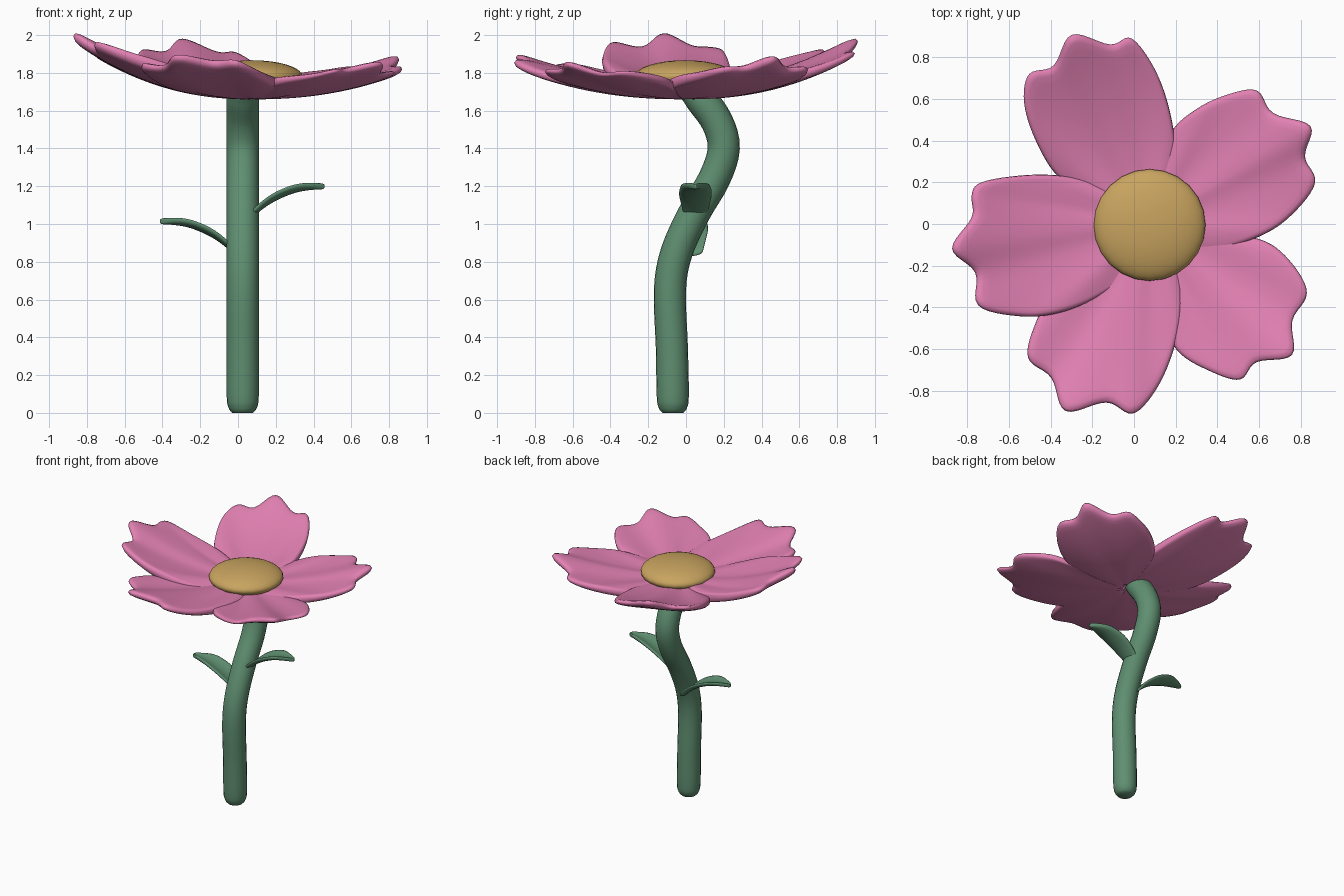
import bpy, bmesh, math
from mathutils import Vector

if "Cube" in bpy.data.objects:
    bpy.data.objects.remove(bpy.data.objects["Cube"])

CX = 0.075  # flower centre on x


def material(name, rgb):
    m = bpy.data.materials.new(name)
    m.diffuse_color = (*rgb, 1)
    m.use_nodes = True
    m.node_tree.nodes["Principled BSDF"].inputs["Base Color"].default_value = m.diffuse_color
    return m


pink = material("petal_pink", (0.76, 0.22, 0.45))
gold = material("centre_gold", (0.58, 0.37, 0.115))
green = material("stem_green", (0.115, 0.275, 0.165))


def make_object(name, verts, faces, mat, subdivide=False):
    me = bpy.data.meshes.new(name)
    me.from_pydata(verts, [], faces)
    bm = bmesh.new()
    bm.from_mesh(me)
    bmesh.ops.recalc_face_normals(bm, faces=bm.faces)
    bm.to_mesh(me)
    bm.free()
    me.materials.append(mat)
    me.shade_smooth()
    ob = bpy.data.objects.new(name, me)
    bpy.context.collection.objects.link(ob)
    if subdivide:
        d = ob.modifiers.new("rounding", 'SUBSURF')
        d.levels = d.render_levels = 1
    return ob


def spline(pts, n):
    # Catmull-Rom through the points
    p = [Vector(q) for q in pts]
    p = [p[0] * 2 - p[1]] + p + [p[-1] * 2 - p[-2]]
    out = []
    for i in range(1, len(p) - 2):
        a, b, c, d = p[i - 1:i + 3]
        for k in range(n):
            t = k / n
            out.append(0.5 * (2 * b + (c - a) * t + (2 * a - 5 * b + 4 * c - d) * t * t
                              + (3 * b - a - 3 * c + d) * t ** 3))
    return out + [p[-2]]


def shell(name, lower, upper, rows, n, mat):
    # Two grids of rows x n points joined round their border
    faces, m = [], rows * n
    for j in range(rows - 1):
        for i in range(n - 1):
            a = j * n + i
            f = (a, a + 1, a + n + 1, a + n)
            faces += [f, tuple(m + v for v in reversed(f))]
    border = ([i for i in range(n)] + [j * n + n - 1 for j in range(1, rows)]
              + [(rows - 1) * n + i for i in range(n - 2, -1, -1)]
              + [j * n for j in range(rows - 2, 0, -1)])
    for a, b in zip(border, border[1:] + border[:1]):
        faces.append((b, a, a + m, b + m))
    return make_object(name, lower + upper, faces, mat, True)


# Petals: outline swept from the flower centre, cupped, rippled, thicker inside
def petal(name, outline, rise, lift):
    rim = spline(outline, 3)
    n, rows = len(rim), 12
    c = Vector((CX, 0))
    reach = max((q - c).length for q in rim)
    lower, upper = [], []
    for j in range(rows):
        s = 0.02 + 0.99 * j / (rows - 1)
        for i, q in enumerate(rim):
            p = c + (q - c) * s
            r = (p - c).length
            t = 2 * i / (n - 1) - 1
            z = 1.66 + rise * (r / reach) ** 2.2 + s * s * 0.02 * t ** 4
            ripple = s * math.cos(t * 3 * math.pi)
            thick = 0.045 + 0.04 * (1 - s ** 3) * (1 - 0.5 * t ** 4) + lift
            lower.append((p.x, p.y, z + 0.006 * ripple))
            upper.append((p.x, p.y, z + thick + 0.013 * ripple))
    shell(name, lower, upper, rows, n, pink)


petal("petal_back", [(.17, .12), (.195, .25), (.19, .45), (.12, .7), (-.01, .89), (-.11, .85),
                     (-.3, .91), (-.38, .75), (-.5, .72), (-.525, .58), (-.47, .4), (-.36, .22),
                     (-.18, .11)], .28, 0)
petal("petal_left", [(-.03, .12), (-.15, .18), (-.3, .225), (-.5, .235), (-.73, .2), (-.775, .13),
                     (-.77, .03), (-.875, -.12), (-.75, -.23), (-.75, -.39), (-.55, -.44),
                     (-.38, -.43), (-.2, -.365), (-.01, -.24)], .3, .014)
petal("petal_front", [(-.15, -.1), (-.35, -.25), (-.46, -.45), (-.51, -.64), (-.39, -.73),
                      (-.33, -.9), (-.13, -.845), (-.01, -.91), (.1, -.8), (.18, -.63),
                      (.225, -.43), (.215, -.22), (.16, -.1)], .2, .004)
petal("petal_front_right", [(.15, -.13), (.13, -.4), (.2, -.6), (.36, -.7), (.51, -.745),
                            (.58, -.655), (.76, -.63), (.75, -.46), (.83, -.33), (.74, -.17),
                            (.6, -.07), (.35, -.04)], .165, -.01)
petal("petal_back_right", [(.2, -.1), (.36, -.135), (.6, -.06), (.75, .04), (.87, .2), (.81, .32),
                           (.85, .47), (.66, .525), (.59, .64), (.44, .615), (.3, .55),
                           (.17, .43), (.12, .2)], .18, .004)

# Flower centre: flattened dome
bpy.ops.mesh.primitive_uv_sphere_add(segments=24, ring_count=16, radius=1, location=(CX, -.005, 1.78))
disc = bpy.context.object
disc.name = "flower_centre"
disc.scale = (0.268, 0.268, 0.087)
disc.data.materials.append(gold)
disc.data.shade_smooth()

# Stem: tube along an S-curve, rounded at the foot
path = [(-.07, 0, .055), (-.07, .025, .074), (-.07, .09, .085), (-.075, .35, .085), (-.085, .65, .085),
        (-.05, .85, .085), (.045, 1.06, .085), (.15, 1.24, .085), (.2, 1.4, .085),
        (.165, 1.54, .085), (.08, 1.66, .085), (.02, 1.72, .07)]
pts = spline(path, 4)
sides = 20
verts, faces = [], []
for k, p in enumerate(pts):
    a, b = pts[max(k - 1, 0)], pts[min(k + 1, len(pts) - 1)]
    ty, tz = (b.x - a.x, b.y - a.y) if k else (0, 1)
    l = math.hypot(ty, tz)
    for i in range(sides):
        w = 2 * math.pi * i / sides
        u, v = p.z * math.cos(w), p.z * math.sin(w)
        verts.append((.025 + u, p.x + v * tz / l, p.y - v * ty / l))
for k in range(len(pts) - 1):
    for i in range(sides):
        j = (i + 1) % sides
        faces.append((k * sides + i, k * sides + j, (k + 1) * sides + j, (k + 1) * sides + i))
faces += [tuple(range(sides)), tuple(range(len(verts) - sides, len(verts)))]
make_object("stem", verts, faces, green)


# Leaves: arched pointed blades, mirrored and shifted for the other side
def leaf(name, side, y, dz):
    spine = spline([(.05, 1.02, .06), (.11, 1.075, .075), (.19, 1.13, .088), (.3, 1.177, .078),
                    (.39, 1.193, .045), (.46, 1.197, .006)], 3)
    lower, upper, n = [], [], 7
    for p in spine:
        for i in range(n):
            t = 2 * i / (n - 1) - 1
            x = .0225 + side * (p.x - .0225)
            z = p.y + dz + .3 * p.z * t * t
            lower.append((x, y + t * p.z, z - .013))
            upper.append((x, y + t * p.z, z + .016))
    shell(name, lower, upper, len(spine), n, green)


leaf("leaf_right", 1, .05, 0)
leaf("leaf_left", -1, .03, -.185)
